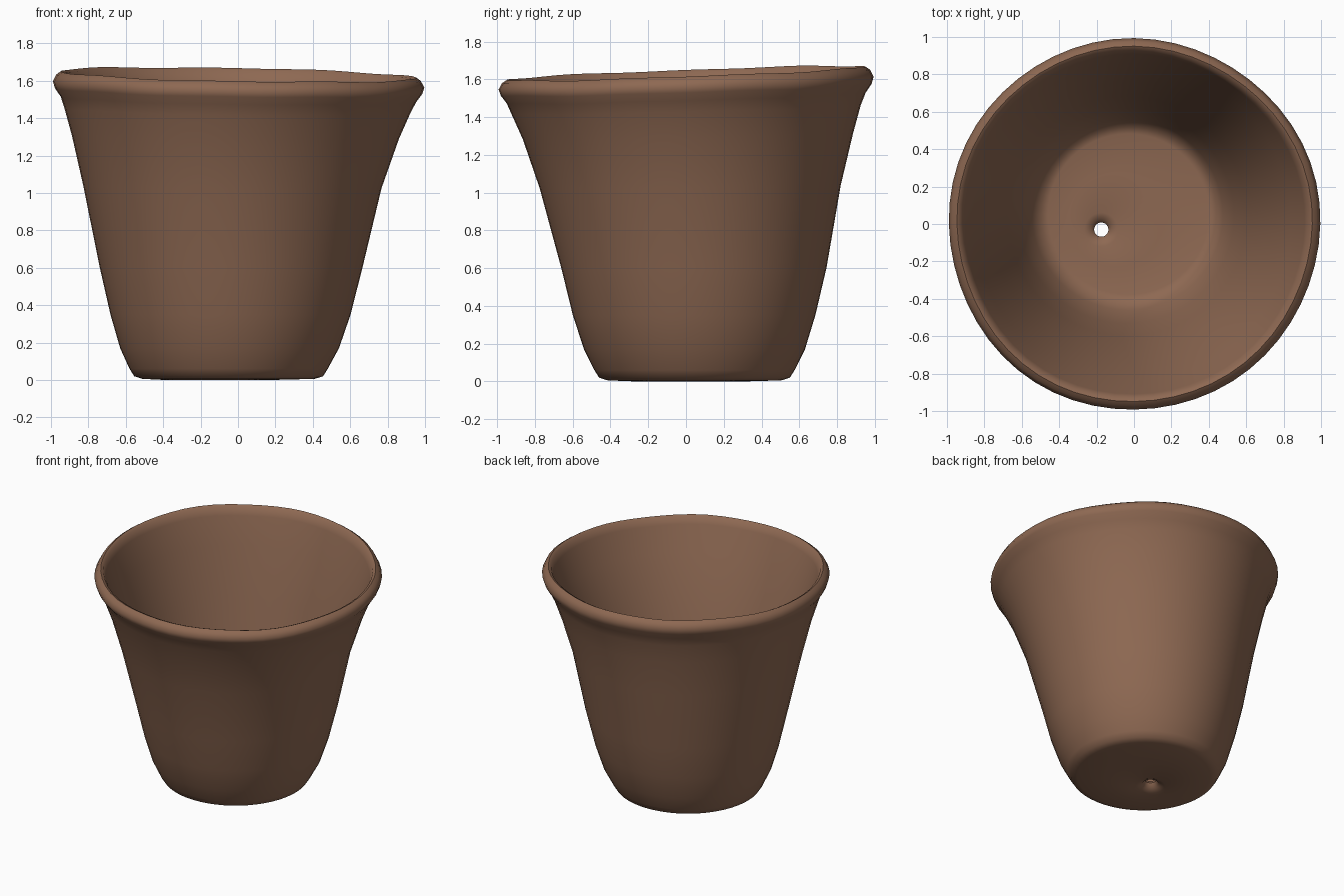
import bpy
import bmesh
from math import sin, cos, tau, radians

cube = bpy.data.objects.get("Cube")
if cube:
    bpy.data.objects.remove(cube)

SEGMENTS = 56
HOLE = (-0.175, -0.03)

# Fired clay colour
clay = bpy.data.materials.new("brown_clay")
clay.use_nodes = True
colour = (0.27, 0.14, 0.085, 1)
clay.diffuse_color = colour
clay.node_tree.nodes["Principled BSDF"].inputs["Base Color"].default_value = colour

# Closed section: radius, centre x, centre y, height
hx, hy = HOLE
section = [
    # drain hole and underside
    (0.038, hx, hy, 0.05), (0.055, hx, hy, 0.022), (0.10, hx, hy, 0.004),
    (0.28, -0.11, 0.02, 0.0), (0.46, -0.05, 0.045, 0.006),
    # outer wall
    (0.505, -0.05, 0.045, 0.02), (0.53, -0.05, 0.045, 0.06),
    (0.585, -0.045, 0.045, 0.17), (0.642, -0.04, 0.043, 0.35),
    (0.702, -0.037, 0.042, 0.60), (0.797, -0.03, 0.022, 1.03),
    (0.875, -0.015, 0.01, 1.30), (0.925, -0.005, 0.0, 1.44),
    (0.95, 0.0, 0.0, 1.50),
    # rolled rim
    (0.982, 0.0, 0.0, 1.545), (0.993, 0.0, 0.0, 1.58),
    (0.975, 0.0, 0.0, 1.615), (0.95, 0.0, 0.0, 1.632),
    (0.93, 0.0, 0.0, 1.622), (0.91, 0.0, 0.0, 1.57),
    # inner wall
    (0.85, -0.01, 0.01, 1.38), (0.735, -0.03, 0.022, 1.03),
    (0.64, -0.037, 0.042, 0.60), (0.575, -0.04, 0.043, 0.35),
    (0.51, -0.035, 0.05, 0.16), (0.465, -0.03, 0.053, 0.10),
    # floor, dipping into the drain hole
    (0.43, -0.03, 0.053, 0.09), (0.25, -0.10, 0.02, 0.088),
    (0.09, hx, hy, 0.085), (0.055, hx, hy, 0.075),
]


def ring(bm, radius, cx, cy, height):
    """One hand-shaped ring, tilted more the nearer it is to the rim."""
    lift = (height / 1.6) ** 3
    verts = []
    for i in range(SEGMENTS):
        a = tau * i / SEGMENTS
        wobble = 0.004 * sin(3 * a + 1) + 0.003 * sin(5 * a)
        r = radius * (1 + wobble * lift)
        x, y = cx + r * cos(a), cy + r * sin(a)
        tilt = 0.035 * y - 0.018 * x + 0.004 * sin(7 * a) * sin(2 * a)
        verts.append(bm.verts.new((x, y, height + tilt * lift)))
    return verts


# Pot body as one continuous clay skin
bm = bmesh.new()
rings = [ring(bm, *row) for row in section]
for lower, upper in zip(rings, rings[1:] + rings[:1]):
    for i in range(SEGMENTS):
        j = (i + 1) % SEGMENTS
        bm.faces.new((lower[i], lower[j], upper[j], upper[i]))
bmesh.ops.recalc_face_normals(bm, faces=bm.faces)

mesh = bpy.data.meshes.new("flower_pot")
bm.to_mesh(mesh)
bm.free()
mesh.materials.append(clay)
pot = bpy.data.objects.new("flower_pot", mesh)
bpy.context.collection.objects.link(pot)

bpy.ops.object.select_all(action='DESELECT')
pot.select_set(True)
bpy.context.view_layer.objects.active = pot
bpy.ops.object.shade_smooth_by_angle(angle=radians(50))
